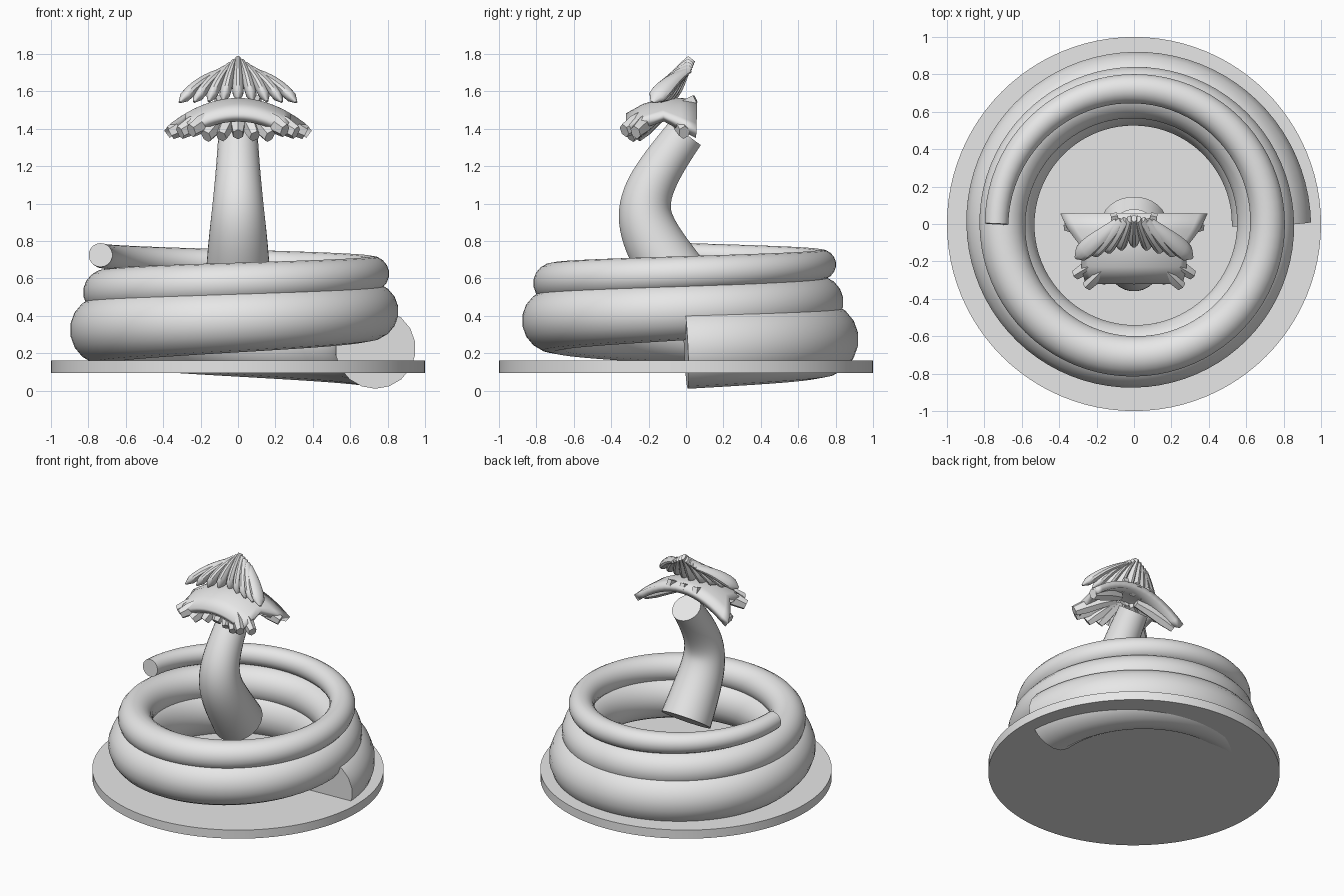
import bpy, bmesh, math
from mathutils import Vector
from mathutils.geometry import interpolate_bezier

if "Cube" in bpy.data.objects:
    bpy.data.objects.remove(bpy.data.objects["Cube"])

GREY = (0.8, 0.8, 0.8, 1)
grey = bpy.data.materials.new("plain grey")
grey.use_nodes = True
grey.diffuse_color = GREY
grey.node_tree.nodes["Principled BSDF"].inputs["Base Color"].default_value = GREY


def finish(name, bm, angle=40):
    bmesh.ops.recalc_face_normals(bm, faces=bm.faces)
    mesh = bpy.data.meshes.new(name)
    bm.to_mesh(mesh)
    bm.free()
    mesh.materials.append(grey)
    obj = bpy.data.objects.new(name, mesh)
    bpy.context.collection.objects.link(obj)
    bpy.ops.object.select_all(action='DESELECT')
    obj.select_set(True)
    bpy.context.view_layer.objects.active = obj
    bpy.ops.object.shade_smooth_by_angle(angle=math.radians(angle))
    return obj


def sweep(bm, path, sizes, ref, sides):
    """Sweep an ellipse along a path; sizes are (across, along ref) half widths."""
    path = [Vector(p) for p in path]
    ref = Vector(ref)
    rings = []
    for i, (p, (a, b)) in enumerate(zip(path, sizes)):
        t = path[min(i + 1, len(path) - 1)] - path[max(i - 1, 0)]
        side = t.cross(ref).normalized()
        up = side.cross(t).normalized()
        angles = [2 * math.pi * (k + 0.5) / sides for k in range(sides)]
        rings.append([bm.verts.new(p + side * a * math.cos(w) + up * b * math.sin(w))
                      for w in angles])
    for r, s in zip(rings, rings[1:]):
        for k in range(sides):
            n = (k + 1) % sides
            bm.faces.new((r[k], r[n], s[n], s[k]))
    bm.faces.new(rings[0])
    bm.faces.new(rings[-1])


# Round base plate
bm = bmesh.new()
bmesh.ops.create_cone(bm, cap_ends=True, segments=96, radius1=1, radius2=1, depth=0.065)
bmesh.ops.translate(bm, verts=bm.verts, vec=(0, 0, 0.128))
finish("base_plate", bm)

# Tapered coil, two and a half turns
bm = bmesh.new()
path, sizes = [], []
STEPS = 200
for i in range(STEPS + 1):
    t = i / STEPS
    w = t * 5 * math.pi
    rad = 0.735 - 0.13 * t * (1 - t)
    path.append((rad * math.cos(w), rad * math.sin(w), 0.225 + 0.5 * t))
    r = 0.215 - 0.151 * t
    sizes.append((r, r))
sweep(bm, path, sizes, (0, 0, 1), 18)
finish("coiled_body", bm)

# Curved neck
bm = bmesh.new()
path = interpolate_bezier(Vector((0, 0, 0.53)), Vector((0, -0.28, 0.93)),
                          Vector((0, -0.3, 0.98)), Vector((0, -0.005, 1.375)), 28)
sizes = [(0.178 - 0.073 * i / 27,) * 2 for i in range(28)]
sweep(bm, path, sizes, (1, 0, 0), 28)
finish("neck", bm)

# Arched lower hood: (y, half width, drop) stations
bm = bmesh.new()
stations = [(0.055, 0.38, 0.01), (-0.03, 0.34, 0), (-0.12, 0.27, 0),
            (-0.22, 0.27, 0.03), (-0.31, 0.25, 0.08)]
N = 16
rows = []
for y, half, drop in stations:
    xs = [half * (2 * k / N - 1) for k in range(N + 1)]
    rows.append([bm.verts.new((x, y, 1.54 - 1.1 * x * x - drop)) for x in xs])
for r, s in zip(rows, rows[1:]):
    for k in range(N):
        bm.faces.new((r[k], r[k + 1], s[k + 1], s[k]))
hood = finish("lower_hood", bm)
mod = hood.modifiers.new("thickness", 'SOLIDIFY')
mod.thickness = 0.05
mod.offset = 0
# thickness grows evenly on both sides of the sheet


def mirrored_fan(name, lobes, build):
    bm = bmesh.new()
    for i, lobe in enumerate(lobes):
        for sign in ((1, -1) if i else (1,)):
            build(bm, lobe, sign)
    return finish(name, bm)


def finger(bm, end, sign):
    # Square-ended finger curving out from under the crest
    x, y, z = end
    path = [(sign * x * f, -0.08 + (y + 0.08) * f, 1.5 + (z - 1.5) * f ** 1.6)
            for f in (0.2, 0.5, 0.8, 1)]
    sweep(bm, path, [(0.03, 0.03), (0.038, 0.045), (0.04, 0.05), (0.03, 0.038)],
          (0, 0, 1), 6)


fingers = [(0, -0.26, 1.37), (0.09, -0.27, 1.36), (0.17, -0.3, 1.36),
           (0.25, -0.33, 1.39), (0.31, -0.27, 1.38), (0.36, -0.01, 1.38)]
mirrored_fan("lower_fingers", fingers, finger)


def lobe(bm, i, sign):
    # Flat rounded lobe hanging from the peak
    start = Vector((sign * 0.022 * i, 0.03 - 0.005 * i, 1.775 - 0.016 * i))
    end = Vector((sign * 0.078 * i, -0.1 - 0.02 * i, 1.55 - 0.002 * i))
    path, sizes = [], []
    for k in range(9):
        f = k / 8
        p = start.lerp(end, f)
        p.z += 0.02 * math.sin(math.pi * f)
        path.append(p)
        w = (0.35 + 0.65 * f) * math.sqrt(max(0.02, 1 - f ** 6))
        sizes.append((0.042 * w, 0.068 * w))
    sweep(bm, path, sizes, (0, -1, 0), 12)


mirrored_fan("upper_crest", range(5), lobe)

# Small blocks behind the crest
bm = bmesh.new()
for x in (-0.09, 0, 0.09):
    sweep(bm, [(x, -0.03, 1.52), (x * 1.2, 0.05, 1.56)], [(0.025, 0.03)] * 2, (0, 0, 1), 4)
finish("rear_blocks", bm)
